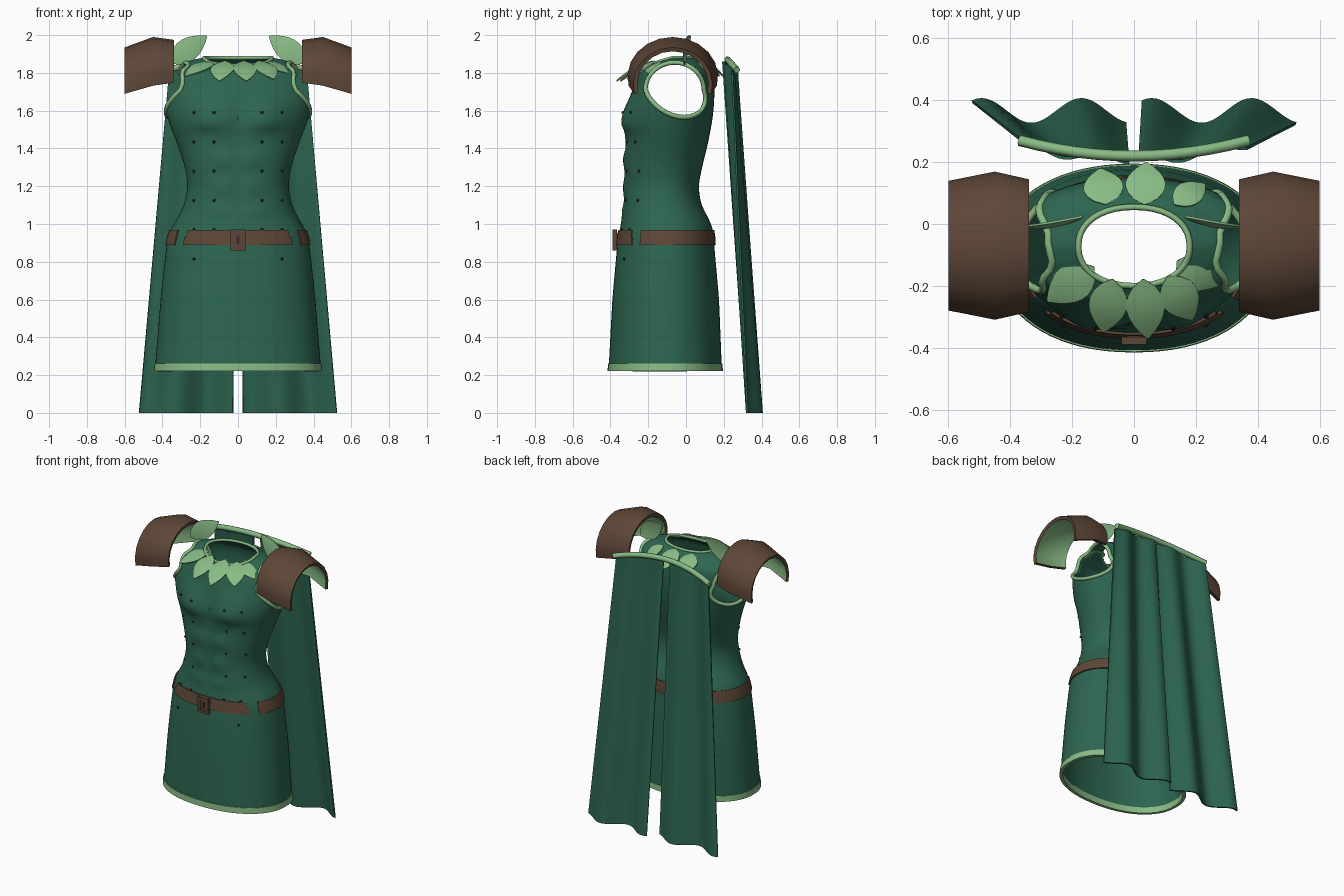
import bpy, bmesh
from math import sin, cos, pi, exp, radians
from mathutils import Vector
from mathutils.bvhtree import BVHTree

if "Cube" in bpy.data.objects:
    bpy.data.objects.remove(bpy.data.objects["Cube"])


def material(name, rgb):
    m = bpy.data.materials.new(name)
    m.use_nodes = True
    m.diffuse_color = (*rgb, 1)
    m.node_tree.nodes["Principled BSDF"].inputs["Base Color"].default_value = (*rgb, 1)
    return m


GREEN = material("forest_green_cloth", (.026, .13, .08))
LEAF = material("light_leaf_green", (.25, .5, .235))
BROWN = material("brown_leather", (.11, .062, .038))
DARK = material("dark_rivet_brown", (.045, .025, .018))


def activate(ob):
    bpy.ops.object.select_all(action='DESELECT')
    ob.select_set(True)
    bpy.context.view_layer.objects.active = ob


def finish(name, bm, mats, thickness=0, rim=0, angle=40):
    me = bpy.data.meshes.new(name)
    bm.to_mesh(me)
    bm.free()
    ob = bpy.data.objects.new(name, me)
    bpy.context.collection.objects.link(ob)
    for m in mats:
        me.materials.append(m)
    activate(ob)
    if thickness:
        mod = ob.modifiers.new("thickness", 'SOLIDIFY')
        mod.thickness = thickness
        mod.material_offset = len(mats) - 1
        mod.material_offset_rim = rim
        bpy.ops.object.modifier_apply(modifier=mod.name)
    bpy.ops.object.shade_smooth_by_angle(angle=radians(angle))
    return ob


def grid(rows, closed=False):
    bm = bmesh.new()
    vs = [[bm.verts.new(p) for p in r] for r in rows]
    n = len(rows[0])
    for a, b in zip(vs, vs[1:]):
        for j in range(n if closed else n - 1):
            k = (j + 1) % n
            bm.faces.new((a[j], a[k], b[k], b[j]))
    return bm


def tube(name, points, radius, mat, cyclic=True):
    cu = bpy.data.curves.new(name, 'CURVE')
    cu.dimensions = '3D'
    cu.bevel_depth, cu.bevel_resolution, cu.use_fill_caps = radius, 1, True
    sp = cu.splines.new('POLY')
    sp.points.add(len(points) - 1)
    for q, p in zip(sp.points, points):
        q.co = (*p, 1)
    sp.use_cyclic_u = cyclic
    ob = bpy.data.objects.new(name, cu)
    bpy.context.collection.objects.link(ob)
    cu.materials.append(mat)
    activate(ob)
    bpy.ops.object.convert(target='MESH')


def box(name, center, size, mat):
    bm = bmesh.new()
    bmesh.ops.create_cube(bm, size=1)
    for v in bm.verts:
        v.co = Vector(center) + Vector(a * b for a, b in zip(v.co, size))
    return finish(name, bm, [mat])


# Body profile: height, half width, front y, back y
BODY = [(.225, .44, -.41, .19), (.6, .41, -.39, .175), (.88, .38, -.365, .15),
        (.97, .36, -.35, .145), (1.03, .32, -.34, .12), (1.1, .285, -.34, .08),
        (1.2, .265, -.33, .065), (1.3, .28, -.335, .085), (1.42, .32, -.325, .115),
        (1.55, .37, -.325, .14), (1.65, .4, -.3, .15), (1.74, .395, -.275, .15),
        (1.8, .375, -.255, .14), (1.84, .345, -.235, .12), (1.865, .27, -.21, .08),
        (1.88, .18, -.2, .055)]
BOTTOM, TOP = BODY[0][0], BODY[-1][0]


def lerp_body(z):
    for a, b in zip(BODY, BODY[1:]):
        if z <= b[0]:
            t = (z - a[0]) / (b[0] - a[0])
            return [p + (q - p) * t for p, q in zip(a, b)][1:]
    return BODY[-1][1:]


def ramp(v, a, b):
    t = min(1, max(0, (v - a) / (b - a)))
    return t * t * (3 - 2 * t)


def ring(z, n=72, off=0):
    h = max(0, min(.03, TOP - z, z - BOTTOM))
    w, f, b = [sum(c) / 3 for c in zip(*(lerp_body(z + d) for d in (-h, 0, h)))]
    pts = []
    for i in range(n):
        c, s = cos(2 * pi * i / n), sin(2 * pi * i / n)
        x = (w + off) * abs(c) ** .92 * (1 if c > 0 else -1)
        y = (f + b) / 2 + ((b - f) / 2 + off) * abs(s) ** .92 * (1 if s > 0 else -1)
        front = max(0, -s)
        # chest, centre groove and stomach muscles
        pec = exp(-((abs(x) - .16) / .11) ** 2) * ramp(z, 1.46, 1.54) * (1 - ramp(z, 1.56, 1.75))
        mid = ramp(z, 1, 1.1) * (1 - ramp(z, 1.6, 1.72))
        groove = exp(-(x / .03) ** 2) * mid
        abs_row = exp(-((abs(x) - .08) / .06) ** 2) * mid * (1 - ramp(z, 1.4, 1.47)) * cos(z * 42)
        y += front * (-.035 * pec + .012 * groove - .006 * abs_row)
        pts.append((x, y, z - .04 * front * ramp(z, 1.78, TOP)))
    return pts


# Tunic body
heights = [a[0] + (b[0] - a[0]) * k / 5 for a, b in zip(BODY, BODY[1:]) for k in range(5)] + [TOP]
bm = grid([ring(z) for z in heights], True)
surface = BVHTree.FromBMesh(bm)
tunic = finish("tunic", bm, [GREEN], .012)


# Armholes with their light trim
def armhole(k, n=32):
    a = 2 * pi * k / n
    return -.06 + .155 * cos(a) + .05 * max(0, -sin(a)), 1.71 + .145 * sin(a)


for s, side in ((1, "left"), (-1, "right")):
    outline = [armhole(k) for k in range(32)]
    bm = grid([[(x, y, z) for y, z in outline] for x in sorted((s * .2, s * .7))], True)
    bmesh.ops.holes_fill(bm, edges=bm.edges)
    bmesh.ops.recalc_face_normals(bm, faces=bm.faces)
    cutter = finish("armhole_cutter", bm, [LEAF])
    cutter.hide_render = True
    activate(tunic)
    mod = tunic.modifiers.new("armhole", 'BOOLEAN')
    mod.operation, mod.solver, mod.object = 'DIFFERENCE', 'EXACT', cutter
    bpy.ops.object.modifier_apply(modifier=mod.name)
    bpy.data.objects.remove(cutter)
    hits = [surface.ray_cast(Vector((s, y, z)), Vector((-s, 0, 0)))[0] for y, z in outline]
    tube(side + "_armhole_trim", [h for h in hits if h and h.x * s > 0], .013, LEAF)
activate(tunic)
bpy.ops.object.shade_smooth_by_angle(angle=radians(40))
tube("neck_trim", ring(TOP, 40), .01, LEAF)

# Skirt hem and belt
finish("hem_trim", grid([ring(z, 72, .005) for z in (.222, .262)], True), [LEAF], .022)
bm = grid([ring(z, 144, .008) for z in (.89, .93, .967)], True)
gap = [f for f in bm.faces if -.29 < f.calc_center_median().y < -.245]
bmesh.ops.delete(bm, geom=gap, context='FACES')
finish("belt", bm, [BROWN], .012)

# Buckle
for s in (-1, 1):
    box("buckle_side", (s * .031, -.377, .915), (.018, .024, .11), BROWN)
    box("buckle_bar", (0, -.377, .915 + s * .046), (.08, .024, .018), BROWN)
box("buckle_plate", (0, -.372, .915), (.05, .02, .08), BROWN)
box("buckle_tongue", (0, -.38, .915), (.018, .012, .04), DARK)

# Rivets in rows down the front
for row in range(6):
    for x in (-.233, -.127, .127, .233):
        z = 1.59 - row * .155
        hit = surface.ray_cast(Vector((x, -1, z)), Vector((0, 1, 0)))[0]
        if hit and (row < 5 or abs(x) > .2):
            bm = bmesh.new()
            bmesh.ops.create_icosphere(bm, subdivisions=1, radius=.009)
            bmesh.ops.translate(bm, verts=bm.verts, vec=hit)
            finish("rivet", bm, [DARK])


# Leaves around the collar
def leaf(name, base, tip, width, normal):
    base, tip, normal = Vector(base), Vector(tip), Vector(normal)
    across = (tip - base).cross(normal).normalized()
    up = across.cross(tip - base).normalized()
    rows = []
    for i in range(9):
        t = i / 8
        w = width / 2 * max(.03, sin(pi * t ** .85)) ** .8
        mid = base.lerp(tip, t) + up * .015 * sin(pi * t)
        rows.append([mid - across * w - up * w * .15, mid, mid + across * w - up * w * .15])
    finish(name, grid(rows), [LEAF], .007)


for bx, by, tx, ty, tz in ((-.07, -.18, -.1, -.35, 1.76), (.03, -.18, .045, -.37, 1.76),
                           (.11, -.17, .19, -.31, 1.77), (.14, -.12, .27, -.2, 1.8),
                           (-.13, -.14, -.28, -.25, 1.785)):
    leaf("front_leaf", (bx, by, 1.865), (tx, ty, tz), .125, (tx * .5, -.3, 1))
for bx, tx, ty, w in ((-.09, -.11, .18, .13), (.035, .04, .2, .13), (.13, .23, .13, .09)):
    leaf("back_leaf", (bx, .065, 1.875), (tx, ty, 1.785), w, (0, .5, 1))
for s, side in ((1, "left"), (-1, "right")):
    leaf(side + "_upright_leaf", (s * .36, -.015, 1.855), (s * .165, .02, 1.995), .125, (0, -1, 0))

    # Shoulder guards: x, half depth, centre height, rise
    stations = [(.34, .215, 1.79, .185), (.45, .24, 1.78, .21), (.6, .21, 1.735, .2)]
    rows = []
    for x, ry, cz, rz in stations[::s]:
        arc = [-.23 + (pi + .46) * k / 12 for k in range(13)]
        rows.append([(s * x, -.07 + ry * cos(a), cz + rz * sin(a)) for a in arc])
    finish(side + "_shoulder_guard", grid(rows), [BROWN, LEAF], .022)


# Cape bar and two folded panels
def bar(x):
    t = (x / .37) ** 2
    return Vector((x, .22 + .05 * t, 1.87 - .055 * t))


tube("cape_bar", [bar(-.37 + .74 * k / 12) for k in range(13)], .018, LEAF, False)
for side, top_x, low_x in (("left", .015, .025), ("right", -.365, -.525)):
    rows = []
    for i in range(13):
        t = i / 12
        row = []
        for k in range(33):
            u = k / 32
            fold = cos(2 * pi * (u * 1.55 - .1))
            hi = bar(top_x + .35 * u) + Vector((0, .015 * fold - .005, -.01))
            lo = Vector((low_x + .5 * u, .367 + .04 * fold, 0))
            row.append(hi.lerp(lo, t))
        rows.append(row)
    finish(side + "_cape_panel", grid(rows), [GREEN], .01)
